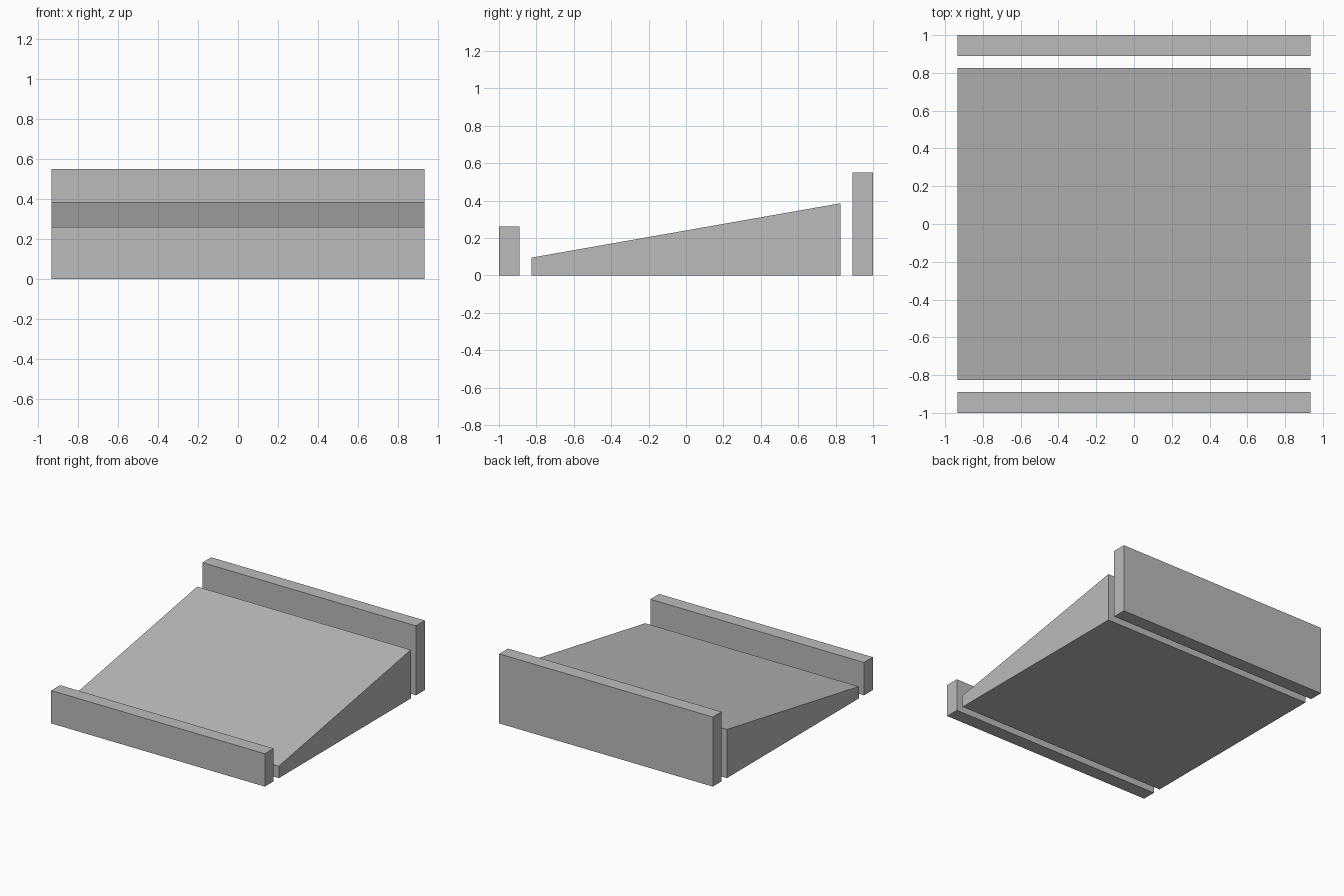
import bpy

if "Cube" in bpy.data.objects:
    bpy.data.objects.remove(bpy.data.objects["Cube"])

HALF_WIDTH = 0.935

grey = bpy.data.materials.new("plain grey")
grey.diffuse_color = (0.5, 0.5, 0.5, 1.0)
grey.use_nodes = True
grey.node_tree.nodes["Principled BSDF"].inputs["Base Color"].default_value = grey.diffuse_color


def extrude_profile(name, profile):
    """Extrude a side profile of (y, z) points across the full width."""
    n = len(profile)
    verts = [(x, y, z) for x in (-HALF_WIDTH, HALF_WIDTH) for y, z in profile]
    faces = [tuple(reversed(range(n))), tuple(range(n, 2 * n))]
    faces += [(i, (i + 1) % n, (i + 1) % n + n, i + n) for i in range(n)]
    mesh = bpy.data.meshes.new(name)
    mesh.from_pydata(verts, [], faces)
    mesh.materials.append(grey)
    obj = bpy.data.objects.new(name, mesh)
    bpy.context.collection.objects.link(obj)
    return obj


def wall(name, y0, y1, height):
    return extrude_profile(name, [(y0, 0), (y1, 0), (y1, height), (y0, height)])


# Low wall at the front, tall wall at the back
wall("front_wall", -1.0, -0.89, 0.26)
wall("back_wall", 0.89, 1.0, 0.55)

# Sloping wedge between the walls, with a gap at each end
extrude_profile("sloped_deck", [(-0.825, 0), (0.825, 0), (0.825, 0.385), (-0.825, 0.095)])
